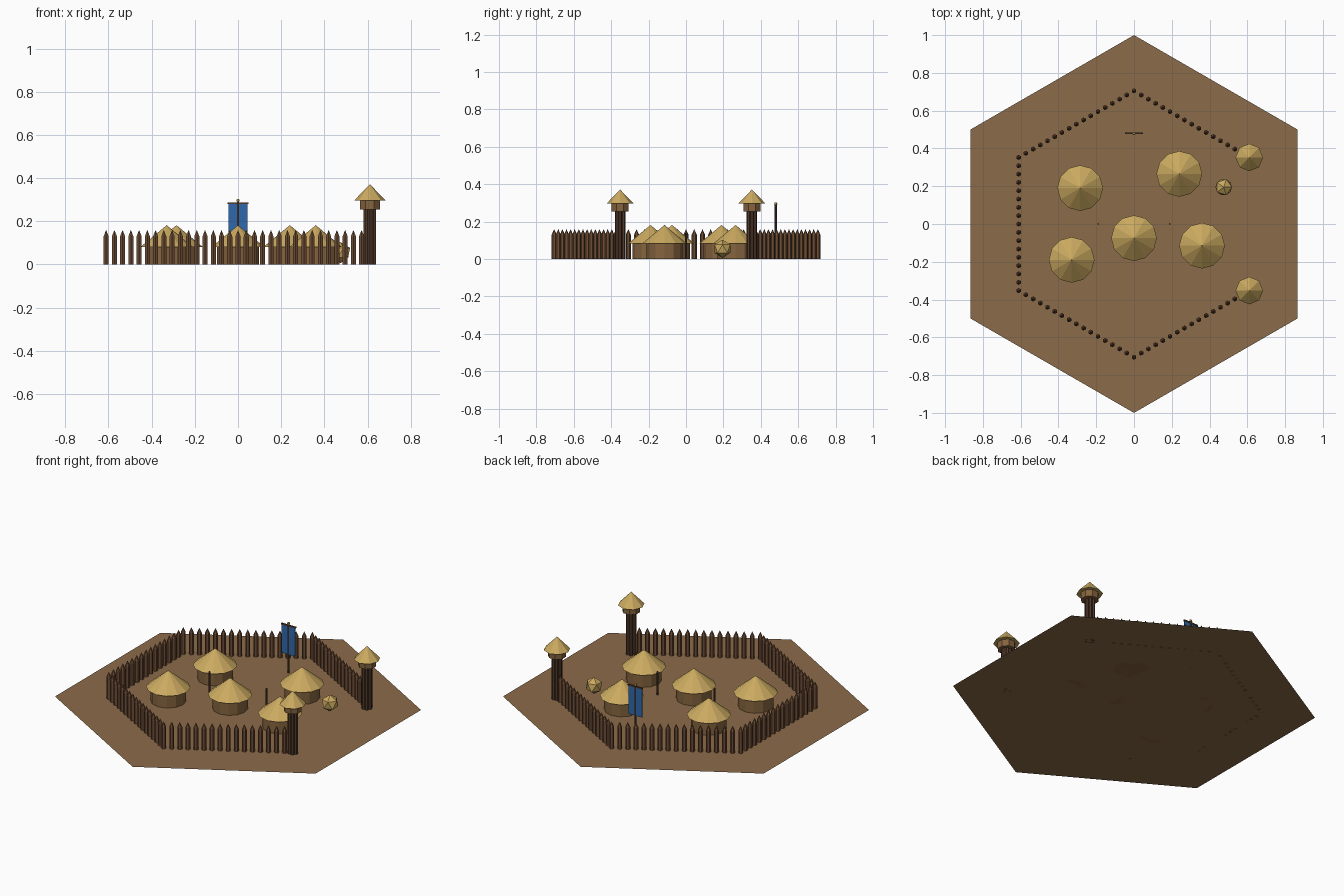
import bpy, bmesh, math
from mathutils import Matrix, Vector

if "Cube" in bpy.data.objects:
    bpy.data.objects.remove(bpy.data.objects["Cube"])


def material(name, hex_code):
    # sRGB hex to linear flat colour
    srgb = [int(hex_code[i:i + 2], 16) / 255 for i in (0, 2, 4)]
    col = [c / 12.92 if c < 0.04045 else ((c + 0.055) / 1.055) ** 2.4 for c in srgb] + [1]
    m = bpy.data.materials.new(name)
    m.use_nodes = True
    m.diffuse_color = col
    m.node_tree.nodes["Principled BSDF"].inputs["Base Color"].default_value = col
    return m


EARTH = material("packed earth", "8B6B49")
STAKE = material("stake wood", "6E4D35")
DARK = material("dark wood", "523A2B")
WALL = material("wall timber", "86643F")
THATCH = material("thatch", "CBAA60")
BLUE = material("blue cloth", "2F69AE")


def finish(name, bm, mat):
    mesh = bpy.data.meshes.new(name)
    bm.to_mesh(mesh)
    bm.free()
    mesh.materials.append(mat)
    obj = bpy.data.objects.new(name, mesh)
    bpy.context.collection.objects.link(obj)
    return obj


def add_cone(bm, x, y, z0, z1, r0, r1, sides, turn=0.0):
    place = Matrix.Translation((x, y, (z0 + z1) / 2)) @ Matrix.Rotation(turn, 4, "Z")
    bmesh.ops.create_cone(bm, cap_ends=True, segments=sides, radius1=r0, radius2=r1,
                          depth=z1 - z0, matrix=place)


def cone(name, mat, *args):
    bm = bmesh.new()
    add_cone(bm, *args)
    return finish(name, bm, mat)


def box(name, mat, centre, size):
    bm = bmesh.new()
    bmesh.ops.create_cube(bm, size=1, matrix=Matrix.Translation(centre) @ Matrix.Diagonal((*size, 1)))
    return finish(name, bm, mat)


def hexagon(radius):
    # Corners counter-clockwise from the lower right one
    return [Vector((radius * math.cos(math.radians(a)), radius * math.sin(math.radians(a)), 0))
            for a in range(-30, 330, 60)]


# Hexagonal ground
bm = bmesh.new()
bm.faces.new([bm.verts.new(p) for p in hexagon(1)])
finish("ground", bm, EARTH)

# Palisade of pointed stakes, open on the +x side
corners = hexagon(0.705)
STAKES = 16
for side in range(1, 6):
    a, b = corners[side], corners[(side + 1) % 6]
    bm = bmesh.new()
    for i in range(1 if side == 1 else 0, STAKES):
        p = a.lerp(b, i / STAKES)
        add_cone(bm, p.x, p.y, 0, 0.13, 0.0135, 0.0135, 6)
        add_cone(bm, p.x, p.y, 0.13, 0.16, 0.0135, 0, 6)
    finish(f"palisade_{side}", bm, STAKE)

# Watchtowers at both ends of the palisade
for label, p in (("right", corners[0]), ("left", corners[1])):
    bm = bmesh.new()
    for k in range(6):
        a = k * math.tau / 6
        add_cone(bm, p.x + 0.02 * math.cos(a), p.y + 0.02 * math.sin(a), 0, 0.255, 0.011, 0.011, 6)
    finish(f"tower_posts_{label}", bm, DARK)
    cone(f"tower_platform_{label}", WALL, p.x, p.y, 0.255, 0.298, 0.05, 0.05, 8, math.pi / 8)
    cone(f"tower_roof_{label}", THATCH, p.x, p.y, 0.296, 0.372, 0.073, 0, 8)

# Round huts with thatched roofs
HUTS = [(0, -0.075), (0.36, -0.115), (0.24, 0.265), (-0.285, 0.19), (-0.33, -0.19)]
for n, (x, y) in enumerate(HUTS, 1):
    cone(f"hut_wall_{n}", WALL, x, y, 0, 0.085, 0.097, 0.097, 12)
    cone(f"hut_roof_{n}", THATCH, x, y, 0.082, 0.182, 0.121, 0, 12)

# Hay pile
bm = bmesh.new()
bmesh.ops.create_icosphere(bm, subdivisions=1, radius=0.049,
                           matrix=Matrix.Translation((0.475, 0.195, 0.055)))
finish("hay_pile", bm, THATCH)

# Thin posts in the yard
for label, x in (("right", -0.19), ("left", 0.19)):
    cone(f"yard_post_{label}", DARK, x, 0, 0, 0.14, 0.005, 0.005, 6)

# Banner on its pole
cone("banner_pole", DARK, 0, 0.48, 0, 0.295, 0.006, 0.006, 6)
cone("banner_finial", THATCH, 0, 0.48, 0.292, 0.303, 0.009, 0.006, 6)
box("banner_crossbar", DARK, (0, 0.48, 0.283), (0.096, 0.009, 0.008))
box("banner_cloth", BLUE, (0, 0.48, 0.195), (0.09, 0.004, 0.17))
